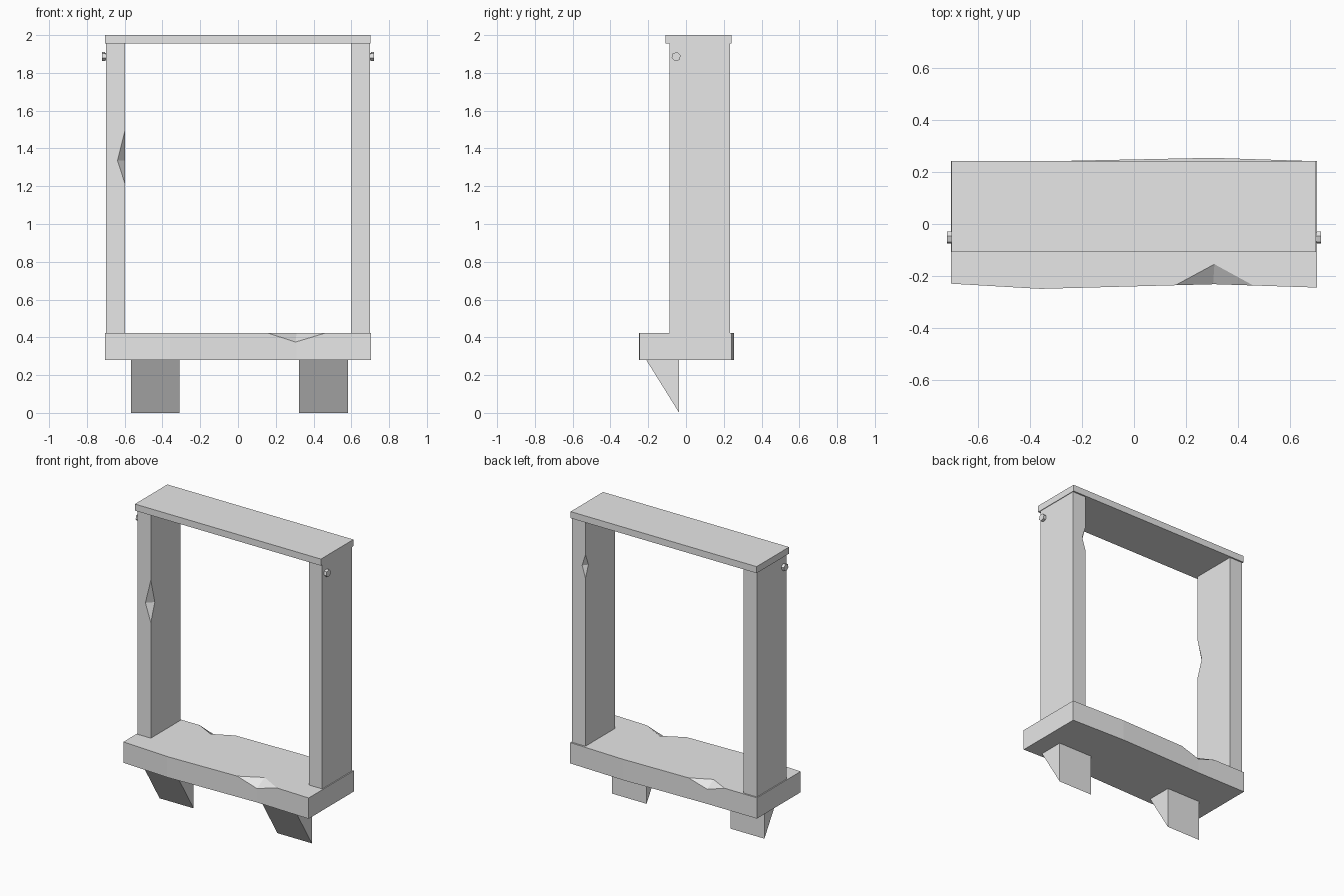
import bpy, bmesh, math
from mathutils import Vector

cube = bpy.data.objects.get("Cube")
if cube:
    bpy.data.objects.remove(cube, do_unlink=True)

grey = bpy.data.materials.new("plain grey")
grey.use_nodes = True
grey.diffuse_color = (0.8, 0.8, 0.8, 1)
grey.node_tree.nodes["Principled BSDF"].inputs["Base Color"].default_value = (0.8, 0.8, 0.8, 1)


def finish(name, bm):
    bmesh.ops.recalc_face_normals(bm, faces=bm.faces)
    mesh = bpy.data.meshes.new(name)
    bm.to_mesh(mesh)
    bm.free()
    mesh.materials.append(grey)
    obj = bpy.data.objects.new(name, mesh)
    bpy.context.collection.objects.link(obj)
    return obj


def prism(name, profile, shift):
    """Extrude a closed outline along the vector shift."""
    bm = bmesh.new()
    face = bm.faces.new([bm.verts.new(p) for p in profile])
    new = bmesh.ops.extrude_face_region(bm, geom=[face])["geom"]
    moved = [v for v in new if isinstance(v, bmesh.types.BMVert)]
    bmesh.ops.translate(bm, verts=moved, vec=shift)
    return finish(name, bm)


def box(name, x0, x1, y0, y1, z0, z1):
    outline = [(x0, y0, z0), (x1, y0, z0), (x1, y1, z0), (x0, y1, z0)]
    return prism(name, outline, (0, 0, z1 - z0))


def chip(obj, ends, tip_a, tip_b, out_a, out_b):
    """Knock a wedge out of an edge; each tip lies on the face with that outward direction."""
    a, b = Vector(out_a) * 0.05, Vector(out_b) * 0.05
    points = [Vector(p) for p in (*ends, tip_a, tip_b)]
    points += [points[2] + a, points[3] + b]
    points += [Vector(p) + a + b for p in ends]
    bm = bmesh.new()
    for p in points:
        bm.verts.new(p)
    hull = bmesh.ops.convex_hull(bm, input=bm.verts)
    loose = [v for v in bm.verts if not v.link_faces]
    bmesh.ops.delete(bm, geom=loose, context="VERTS")
    cutter = finish("chip_cutter", bm)
    cutter.hide_render = True
    mod = obj.modifiers.new("chip", "BOOLEAN")
    mod.operation, mod.solver, mod.object = "DIFFERENCE", "EXACT", cutter
    bpy.context.view_layer.objects.active = obj
    bpy.ops.object.modifier_apply(modifier=mod.name)
    bpy.data.objects.remove(cutter, do_unlink=True)


UP, FRONT, BACK = (0, 0, 1), (0, -1, 0), (0, 1, 0)

# Window sill with uneven long edges
sill_outline = [(-0.705, -0.23), (-0.36, -0.25), (0.31, -0.232), (0.705, -0.245),
                (0.705, 0.242), (0.3, 0.255), (-0.33, 0.242), (-0.705, 0.242)]
sill = prism("sill", [(x, y, 0.28) for x, y in sill_outline], (0, 0, 0.142))
chip(sill, [(0.16, -0.236, 0.422), (0.46, -0.237, 0.422)],
     (0.31, -0.155, 0.422), (0.305, -0.232, 0.375), UP, FRONT)
chip(sill, [(-0.46, 0.242, 0.422), (-0.19, 0.245, 0.422)],
     (-0.33, 0.175, 0.422), (-0.33, 0.242, 0.38), UP, BACK)

# Side posts with chipped inner edges
right_post = box("right_post", -0.698, -0.597, -0.088, 0.232, 0.42, 1.957)
chip(right_post, [(-0.597, -0.088, 1.21), (-0.597, -0.088, 1.5)],
     (-0.597, -0.045, 1.335), (-0.638, -0.088, 1.335), (1, 0, 0), FRONT)
left_post = box("left_post", 0.597, 0.698, -0.088, 0.232, 0.42, 1.957)
chip(left_post, [(0.597, 0.232, 1.57), (0.597, 0.232, 1.73)],
     (0.597, 0.2, 1.65), (0.622, 0.232, 1.65), (-1, 0, 0), BACK)

# Lintel
box("lintel", -0.703, 0.702, -0.108, 0.242, 1.955, 2.0)

# Wedge brackets under the sill
for name, x, width in (("right_bracket", -0.567, 0.257), ("left_bracket", 0.323, 0.26)):
    prism(name, [(x, -0.21, 0.28), (x, -0.036, 0.28), (x, -0.036, 0)], (width, 0, 0))

# Hexagonal bolts near the top of each post
for side, sign in (("right", -1), ("left", 1)):
    for part, radius, start, depth in (("washer", 0.02, 0.69, 0.016), ("bolt", 0.025, 0.704, 0.016)):
        ring = [(sign * start, -0.052 + radius * math.cos(i * math.pi / 3 + 0.3),
                 1.886 + radius * math.sin(i * math.pi / 3 + 0.3)) for i in range(6)]
        prism(f"{side}_{part}", ring, (sign * depth, 0, 0))
